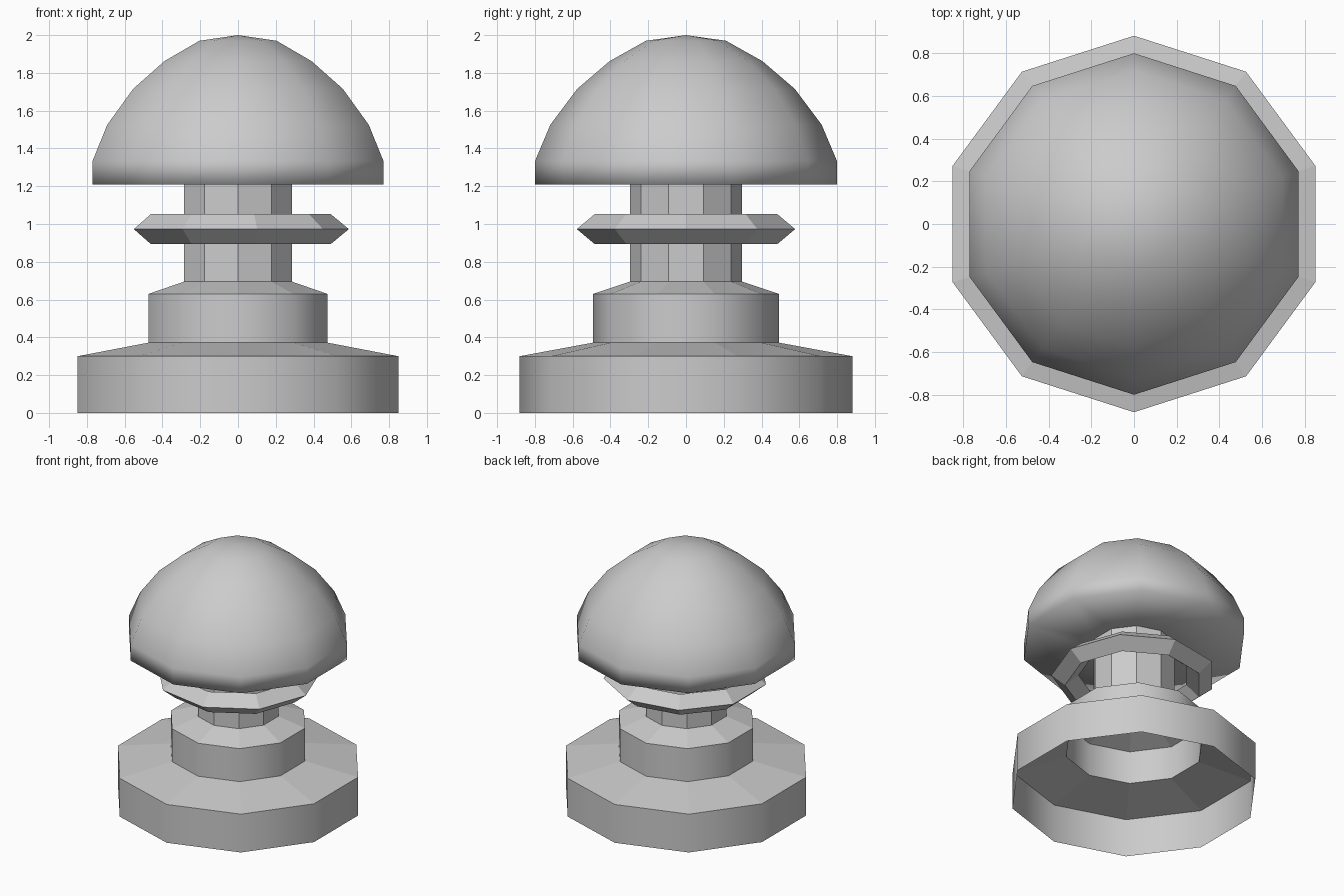
import bpy, bmesh
from math import cos, sin, pi

cube = bpy.data.objects.get("Cube")
if cube:
    bpy.data.objects.remove(cube, do_unlink=True)

grey = bpy.data.materials.new("light grey")
grey.use_nodes = True
colour = (0.6, 0.6, 0.6, 1)
grey.diffuse_color = colour
grey.node_tree.nodes["Principled BSDF"].inputs["Base Color"].default_value = colour


def lathe(name, profile, sides, start, smooth_bands=(), closed=False, squash=1.0):
    """Turn a (radius, z) profile, listed bottom to top on the outside, about z."""
    bm = bmesh.new()
    rings = []
    for r, z in profile:
        if r == 0:
            rings.append([bm.verts.new((0, 0, z))] * sides)
        else:
            angles = [start + 2 * pi * i / sides for i in range(sides)]
            rings.append([bm.verts.new((r * cos(a), r * squash * sin(a), z)) for a in angles])
    bands = len(rings) if closed else len(rings) - 1
    for k in range(bands):
        low, high = rings[k], rings[(k + 1) % len(rings)]
        for i in range(sides):
            j = (i + 1) % sides
            corners = list(dict.fromkeys((low[i], low[j], high[j], high[i])))
            bm.faces.new(corners).smooth = k in smooth_bands
    mesh = bpy.data.meshes.new(name)
    bm.to_mesh(mesh)
    bm.free()
    mesh.materials.append(grey)
    obj = bpy.data.objects.new(name, mesh)
    bpy.context.collection.objects.link(obj)
    return obj


# Ten-sided parts have a corner facing front and are slightly narrower in y
ten = dict(sides=10, start=pi / 2, squash=0.987)

# Hollow stepped base: smooth walls, flat slopes
lathe("base", [(0.893, 0), (0.893, 0.3), (0.498, 0.372), (0.498, 0.63), (0.3, 0.695)],
      smooth_bands=(0, 2), **ten)

# Faceted stem
lathe("stem", [(0.3, 0.695), (0.3, 1.208)], **ten)

# Domed cap with a flat underside
lathe("dome", [(0.3, 1.208), (0.81, 1.208), (0.81, 1.333), (0.728, 1.525), (0.584, 1.715),
               (0.41, 1.862), (0.215, 1.97), (0, 2)],
      smooth_bands=range(7), **ten)

# Loose nine-sided ring with a diamond section
lathe("ring", [(0.49, 0.893), (0.587, 0.973), (0.49, 1.053), (0.393, 0.973)],
      sides=9, start=0, closed=True)
